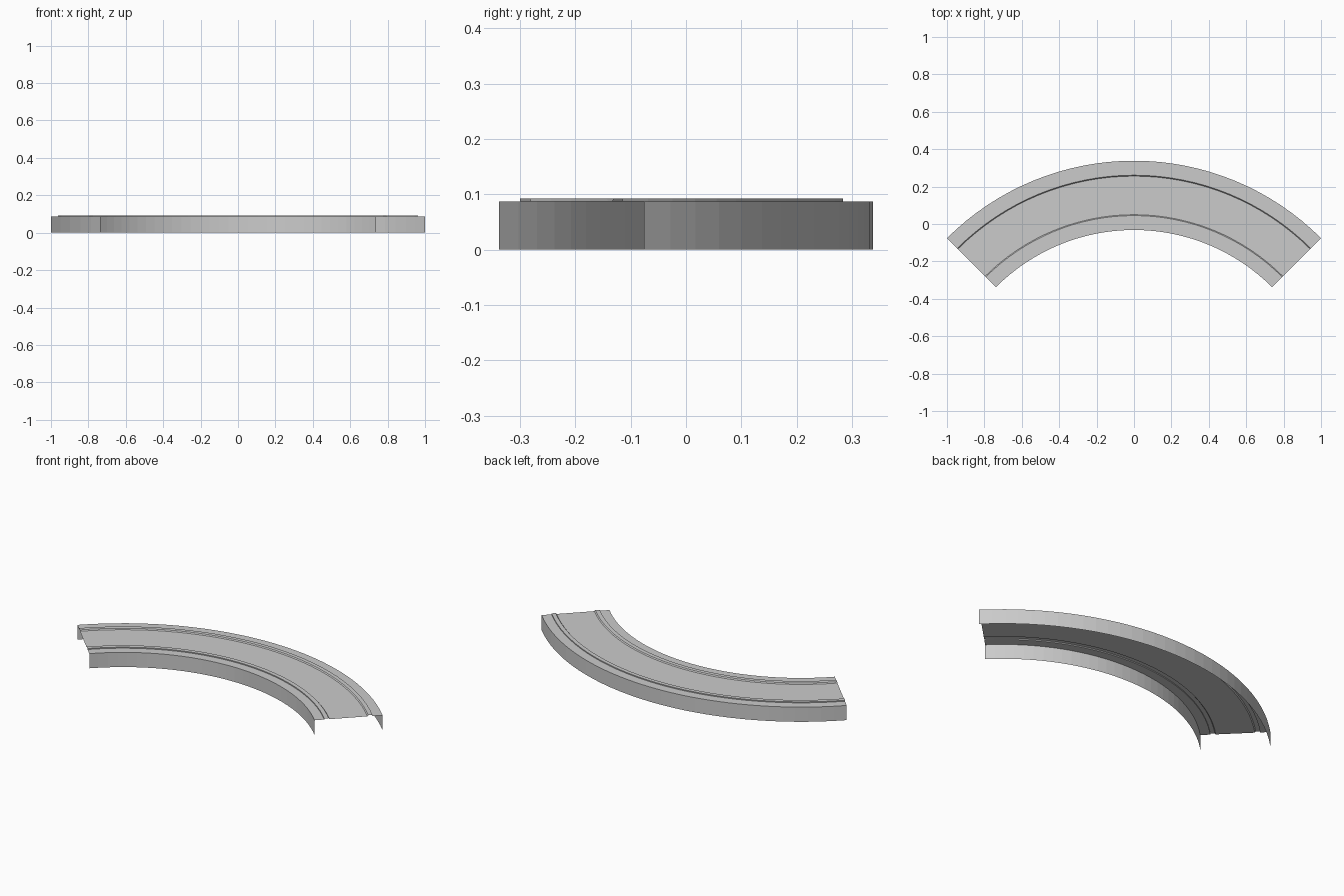
import bpy, bmesh
from math import sin, cos, pi

if "Cube" in bpy.data.objects:
    bpy.data.objects.remove(bpy.data.objects["Cube"])

CENTRE_Y = -1.076      # centre of the quarter-turn
SEGMENTS = 32
R_IN, R_OUT = 1.044, 1.4142
DECK, RAIL = 0.087, 0.093

# Open cross-section (radius, height): inner wall, ledge, rail, deck, rail, ledge, outer wall
profile = [
    (R_IN, 0), (R_IN, DECK),
    (1.097, DECK), (1.097, RAIL), (1.121, RAIL), (1.126, DECK),
    (1.332, DECK), (1.337, RAIL), (1.360, RAIL), (1.360, DECK),
    (R_OUT, DECK), (R_OUT, 0),
]


def sweep(name, section):
    """Sweep an open section through 90 degrees as a thin shell."""
    bm = bmesh.new()
    rings = []
    for i in range(SEGMENTS + 1):
        a = pi * 0.75 - (pi / 2) * i / SEGMENTS
        rings.append([bm.verts.new((r * cos(a), CENTRE_Y + r * sin(a), z))
                      for r, z in section])
    for a, b in zip(rings, rings[1:]):
        for j in range(len(section) - 1):
            bm.faces.new((a[j], b[j], b[j + 1], a[j + 1]))
    # Deck faces point up, walls point outwards
    bm.normal_update()
    if sum(f.normal.z for f in bm.faces) < 0:
        bmesh.ops.reverse_faces(bm, faces=bm.faces[:])
    mesh = bpy.data.meshes.new(name)
    bm.to_mesh(mesh)
    bm.free()
    obj = bpy.data.objects.new(name, mesh)
    bpy.context.collection.objects.link(obj)
    return obj


# Curved track shell, open underneath and at both ends
sweep("curved_track", profile)
